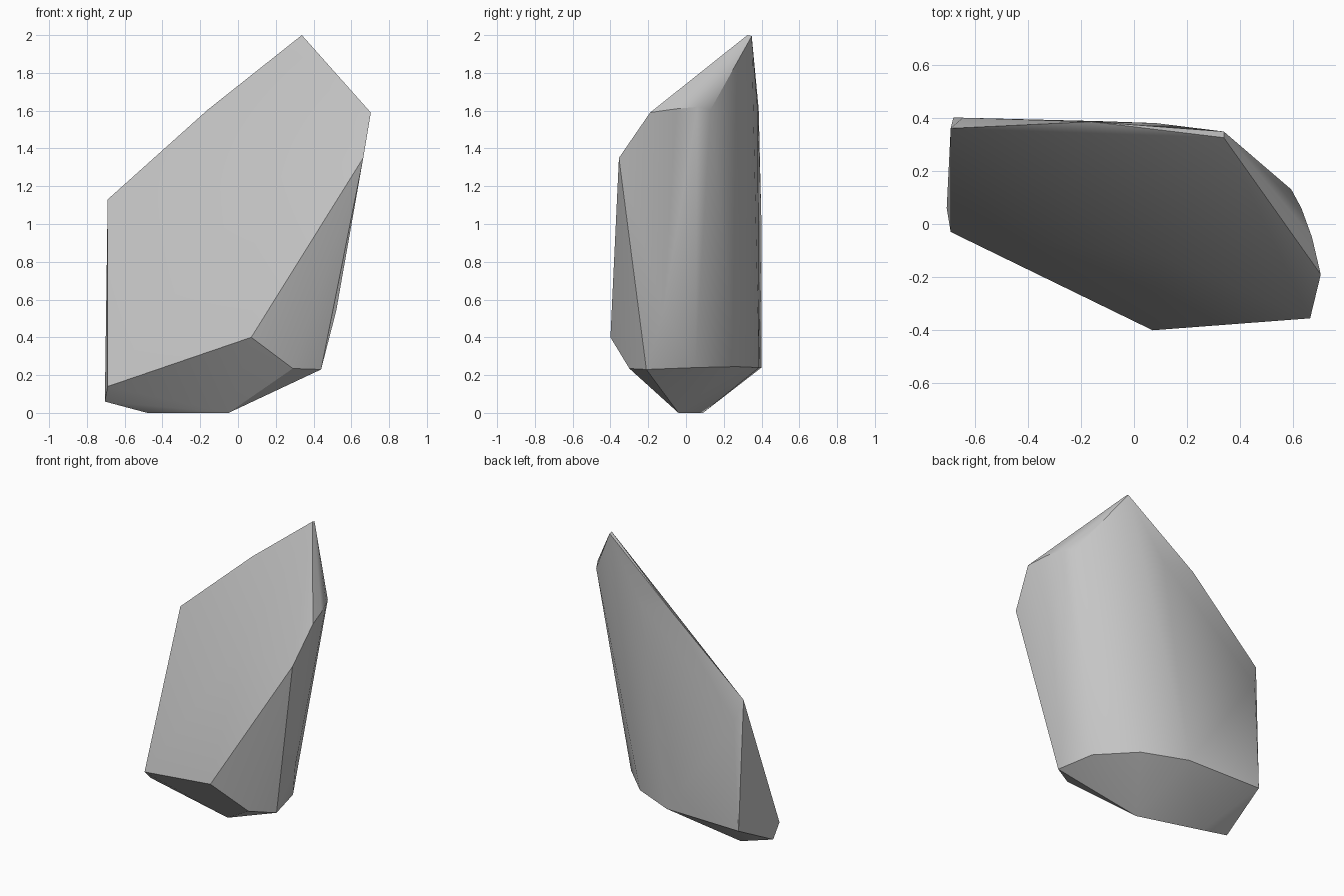
import bpy
import bmesh
import math

cube = bpy.data.objects.get("Cube")
if cube:
    bpy.data.objects.remove(cube, do_unlink=True)

# Grey stone material
stone = bpy.data.materials.new("stone_grey")
stone.use_nodes = True
grey = (0.56, 0.56, 0.56, 1.0)
stone.diffuse_color = grey
shader = stone.node_tree.nodes["Principled BSDF"]
shader.inputs["Base Color"].default_value = grey
shader.inputs["Roughness"].default_value = 0.9

# Corners of the chipped boulder, grouped by region
peak = [(0.338, 0.325, 2.0), (0.338, 0.348, 1.995)]
front_face = [(0.663, -0.355, 1.35), (0.07, -0.40, 0.40), (0.10, -0.12, 1.22),
              (-0.69, -0.03, 0.14), (-0.69, 0.36, 1.13)]
shoulder = [(0.703, -0.19, 1.59), (0.67, -0.05, 1.61),
            (0.63, 0.06, 1.62), (0.592, 0.13, 1.605)]
back_face = [(0.08, 0.38, 1.60), (-0.16, 0.385, 1.605), (-0.645, 0.40, 0.98)]
lower_rim = [(0.29, -0.30, 0.235), (0.44, -0.21, 0.23), (0.52, -0.12, 0.54),
             (0.383, 0.05, 0.24), (0.165, 0.265, 0.245),
             (-0.125, 0.387, 0.24), (-0.68, 0.40, 0.24)]
foot = [(-0.705, 0.06, 0.06), (-0.48, 0.09, 0.0), (-0.05, -0.04, 0.0)]

# Wrap the corners in a closed convex skin
bm = bmesh.new()
for corner in peak + front_face + shoulder + back_face + lower_rim + foot:
    bm.verts.new(corner)
bmesh.ops.convex_hull(bm, input=list(bm.verts))
loose = [v for v in bm.verts if not v.link_faces]
bmesh.ops.delete(bm, geom=loose, context='VERTS')
bmesh.ops.recalc_face_normals(bm, faces=list(bm.faces))

mesh = bpy.data.meshes.new("boulder")
bm.to_mesh(mesh)
bm.free()
mesh.materials.append(stone)
boulder = bpy.data.objects.new("boulder", mesh)
bpy.context.collection.objects.link(boulder)

# Soft sides with crisp chipped edges
for other in bpy.context.selected_objects:
    other.select_set(False)
boulder.select_set(True)
bpy.context.view_layer.objects.active = boulder
bpy.ops.object.shade_smooth_by_angle(angle=math.radians(30))
